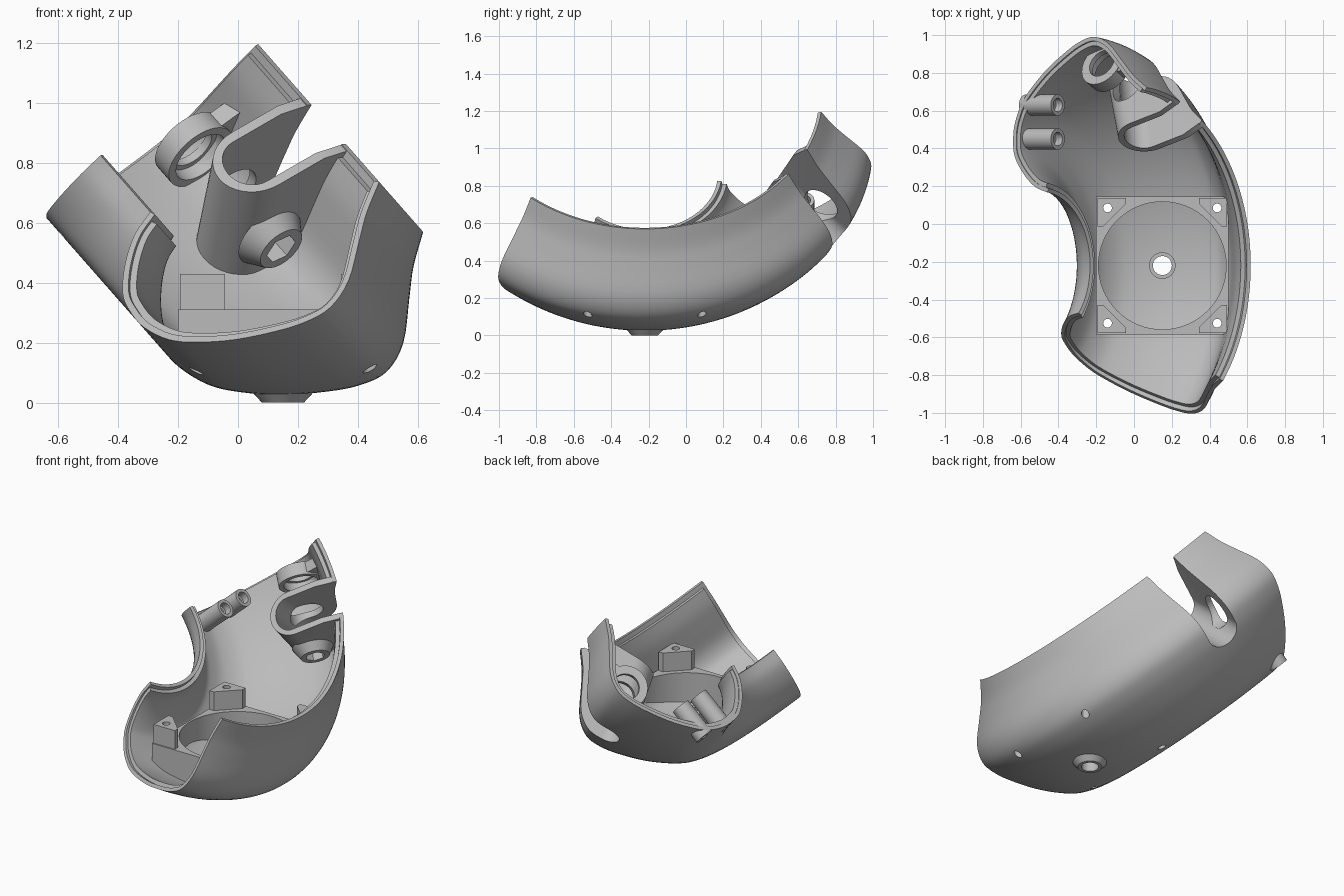
import bpy, bmesh, math
from mathutils import Vector, Matrix

cube = bpy.data.objects.get("Cube")
if cube:
    bpy.data.objects.remove(cube)

grey = bpy.data.materials.new("plain grey")
grey.use_nodes = True
grey.diffuse_color = (0.5, 0.5, 0.5, 1)
grey.node_tree.nodes["Principled BSDF"].inputs["Base Color"].default_value = grey.diffuse_color

# Tilted frame: the trough is swept about AXIS through CENTRE
TILT = math.radians(41.3)
AXIS = Vector((math.cos(TILT), 0, math.sin(TILT)))
LIFT = Vector((-math.sin(TILT), 0, math.cos(TILT)))
SIDE = Vector((0, 1, 0))
CENTRE = LIFT * 0.97 - SIDE * 0.22
SLOT_ANGLE = 60


def sweep_point(r, s, degrees):
    a = math.radians(degrees)
    return CENTRE - LIFT * (r * math.cos(a)) + SIDE * (r * math.sin(a)) + AXIS * s


def slot_point(r, t, s):
    """Point by reach, sideways offset and height in the frame of the slot."""
    a = math.radians(SLOT_ANGLE)
    tangent = LIFT * math.sin(a) + SIDE * math.cos(a)
    return sweep_point(r, s, SLOT_ANGLE) + tangent * t


def make(name, bm):
    bmesh.ops.recalc_face_normals(bm, faces=bm.faces)
    mesh = bpy.data.meshes.new(name)
    bm.to_mesh(mesh)
    bm.free()
    mesh.materials.append(grey)
    obj = bpy.data.objects.new(name, mesh)
    bpy.context.collection.objects.link(obj)
    return obj


def loft(name, rings):
    """Closed solid through a row of matching closed rings."""
    bm = bmesh.new()
    rows = [[bm.verts.new(p) for p in ring] for ring in rings]
    for a, b in zip(rows, rows[1:]):
        for i in range(len(a)):
            j = (i + 1) % len(a)
            bm.faces.new((a[i], a[j], b[j], b[i]))
    bm.faces.new(rows[0])
    bm.faces.new(rows[-1])
    return make(name, bm)


def cylinder(name, start, end, r1, r2=None, sides=40):
    bm = bmesh.new()
    along = end - start
    turn = along.to_track_quat('Z', 'Y').to_matrix().to_4x4()
    bmesh.ops.create_cone(bm, cap_ends=True, segments=sides, radius1=r1,
                          radius2=r1 if r2 is None else r2, depth=along.length,
                          matrix=Matrix.Translation((start + end) / 2) @ turn)
    return make(name, bm)


def prism(name, outline, z0, z1):
    return loft(name, [[Vector((x, y, z)) for x, y in outline] for z in (z0, z1)])


def carve(obj, cutters, operation='DIFFERENCE'):
    for c in cutters:
        mod = obj.modifiers.new("cut", 'BOOLEAN')
        mod.operation, mod.solver, mod.object = operation, 'EXACT', c
    bpy.context.view_layer.update()
    graph = bpy.context.evaluated_depsgraph_get()
    mesh = bpy.data.meshes.new_from_object(obj.evaluated_get(graph))
    obj.modifiers.clear()
    obj.data = mesh


# Trough cross-section as (height along axis, radius), smoothed
KEYS = [(.20, .39), (.11, .42), (.02, .49), (-.05, .58), (-.07, .66), (-.07, .75),
        (-.035, .86), (.03, .95), (.13, 1.05), (.25, 1.14), (.345, 1.195), (.44, 1.22),
        (.545, 1.185), (.66, 1.085), (.74, 1.015), (.84, .95)]


def smooth(keys, steps=4):
    k = [Vector(p) for p in keys]
    k = [k[0] * 2 - k[1]] + k + [k[-1] * 2 - k[-2]]
    out = []
    for a, b, c, d in zip(k, k[1:], k[2:], k[3:]):
        for n in range(steps):
            u = n / steps
            out.append((b * 2 + (c - a) * u + (a * 2 - b * 5 + c * 4 - d) * u * u
                        + (b * 3 - a - c * 3 + d) * u ** 3) / 2)
    return out + [k[-2]]


PROFILE = smooth(KEYS)


def inset(amount):
    out = []
    last = len(PROFILE) - 1
    for i, p in enumerate(PROFILE):
        t = (PROFILE[min(i + 1, last)] - PROFILE[max(i - 1, 0)]).normalized()
        out.append(p + Vector((t.y, -t.x)) * amount)
    return out


def swept(name, section, a0, a1, steps=64):
    return loft(name, [[sweep_point(p.y, p.x, a0 + (a1 - a0) * i / steps) for p in section]
                       for i in range(steps + 1)])


outer_shell = swept("outer_shell", PROFILE + inset(.022)[::-1], -40, 83)
inner_liner = swept("inner_liner", inset(.0215)[1:-1] + inset(.046)[1:-1][::-1], -38.7, 82.5)
envelope = swept("envelope_helper", inset(.012), -39, 82.3)


# Slot with a round sloping end, and the wall that lines it
def slot_ring(reach, half, drop, slant):
    end = .48 - drop - (reach - .75) * .55
    pts = [(-half, 1.05)]
    pts += [(half * math.sin(a), end + half * (1 - math.cos(a)))
            for a in (math.radians(-90 + 10 * n) for n in range(19))]
    pts += [(half, 1.05)]
    return [slot_point(reach + slant * (s - .45), t, s) for t, s in pts]


slot_cutter = loft("slot_cutter", [slot_ring(.55, .1, 0, 0), slot_ring(1.4, .1, 0, 0)])
slot_lining = loft("slot_lining", [slot_ring(.74, .135, .04, .4), slot_ring(1.4, .14, .1, 0)])


# Pivot bore running sideways through lining and arm
def pivot(name, t0, t1, r1, r2=None, sides=40):
    return cylinder(name, slot_point(1.03, t0, .447), slot_point(1.03, t1, .447), r1, r2, sides)


wide_bore = pivot("wide_bore_cutter", .05, .33, .1)
narrow_bore = pivot("narrow_bore_cutter", .2, .6, .08)
hex_bore = pivot("hex_bore_cutter", -.3, -.05, .058, sides=6)
carve(slot_lining, [envelope], 'INTERSECT')
carve(slot_lining, [slot_cutter, wide_bore, hex_bore])

hex_boss = pivot("hex_boss", -.19, -.12, .085, .125)
carve(hex_boss, [hex_bore])

arm_ring = pivot("arm_ring", .28, .36, .13)
arm_web = loft("arm_web", [[slot_point(r, t, s) for r, s in
                            ((.96, .45), (1.3, .45), (1.3, .82), (1.03, .82))] for t in (.29, .355)])
for part in (arm_ring, arm_web):
    carve(part, [envelope], 'INTERSECT')
    carve(part, [wide_bore, narrow_bore])

# Square fan seat with a round opening and four corner posts
FX, FY, HALF, HOLE = .15, -.22, .35, .29
seat = [(FX + HALF * i, FY + (HALF + .015) * j) for i, j in ((-1, -1), (1, -1), (1, 1), (-1, 1))]
fan_seat = prism("fan_seat", seat, -.1, .31)
fan_well = cylinder("fan_well_cutter", Vector((FX, FY, -.2)), Vector((FX, FY, .6)), .338, sides=64)
posts, screw_holes = [], []
for i in (-1, 1):
    for j in (-1, 1):
        x, y = FX + HALF * i * .98, FY + (HALF + .015) * j * .98
        posts.append(prism("corner_post", [(x, y), (x - .15 * i, y), (x - .15 * i, y - .03 * j),
                                           (x - .03 * i, y - .15 * j), (x, y - .15 * j)], -.1, .43))
        hx, hy = FX + HOLE * i, FY + (HOLE + .015) * j
        screw_holes.append(cylinder("screw_hole_cutter", Vector((hx, hy, -.2)),
                                    Vector((hx, hy, .6)), .023, sides=20))
for part in [fan_seat] + posts:
    carve(part, [envelope], 'INTERSECT')
    carve(part, [fan_well] + screw_holes)

# Bottom nozzle
drain = cylinder("drain_cutter", Vector((FX, FY, -.2)), Vector((FX, FY, .5)), .05)
nozzle = cylinder("nozzle", Vector((FX, FY, 0)), Vector((FX, FY, .045)), .07, .112)
nozzle_collar = cylinder("nozzle_collar", Vector((FX, FY, .02)), Vector((FX, FY, .095)), .07)
for part in (nozzle, nozzle_collar):
    carve(part, [drain])

# Two screw tubes on the flat side wall
tube_holes, tubes = [], []
for y in (.45, .63):
    base = LIFT * .81 + SIDE * y
    tube = cylinder("screw_tube", base - AXIS * .05, base + AXIS * .175, .056)
    hole = cylinder("tube_hole_cutter", base - AXIS * .2, base + AXIS * .3, .022, sides=20)
    bore = cylinder("tube_bore_cutter", base + AXIS * .13, base + AXIS * .3, .036)
    carve(tube, [hole, bore])
    tubes.append(tube)
    tube_holes += [hole, bore]

for part in (outer_shell, inner_liner):
    carve(part, [slot_cutter, drain] + screw_holes + tube_holes[::2])

# Remove helpers, then shade the finished parts
for h in [envelope, slot_cutter, wide_bore, narrow_bore, hex_bore, fan_well, drain] + screw_holes + tube_holes:
    bpy.data.objects.remove(h)
parts = [outer_shell, inner_liner, slot_lining, hex_boss, arm_ring, arm_web,
         fan_seat, nozzle, nozzle_collar] + posts + tubes
bpy.ops.object.select_all(action='DESELECT')
for p in parts:
    p.select_set(True)
bpy.context.view_layer.objects.active = outer_shell
bpy.ops.object.shade_smooth_by_angle(angle=math.radians(30))
